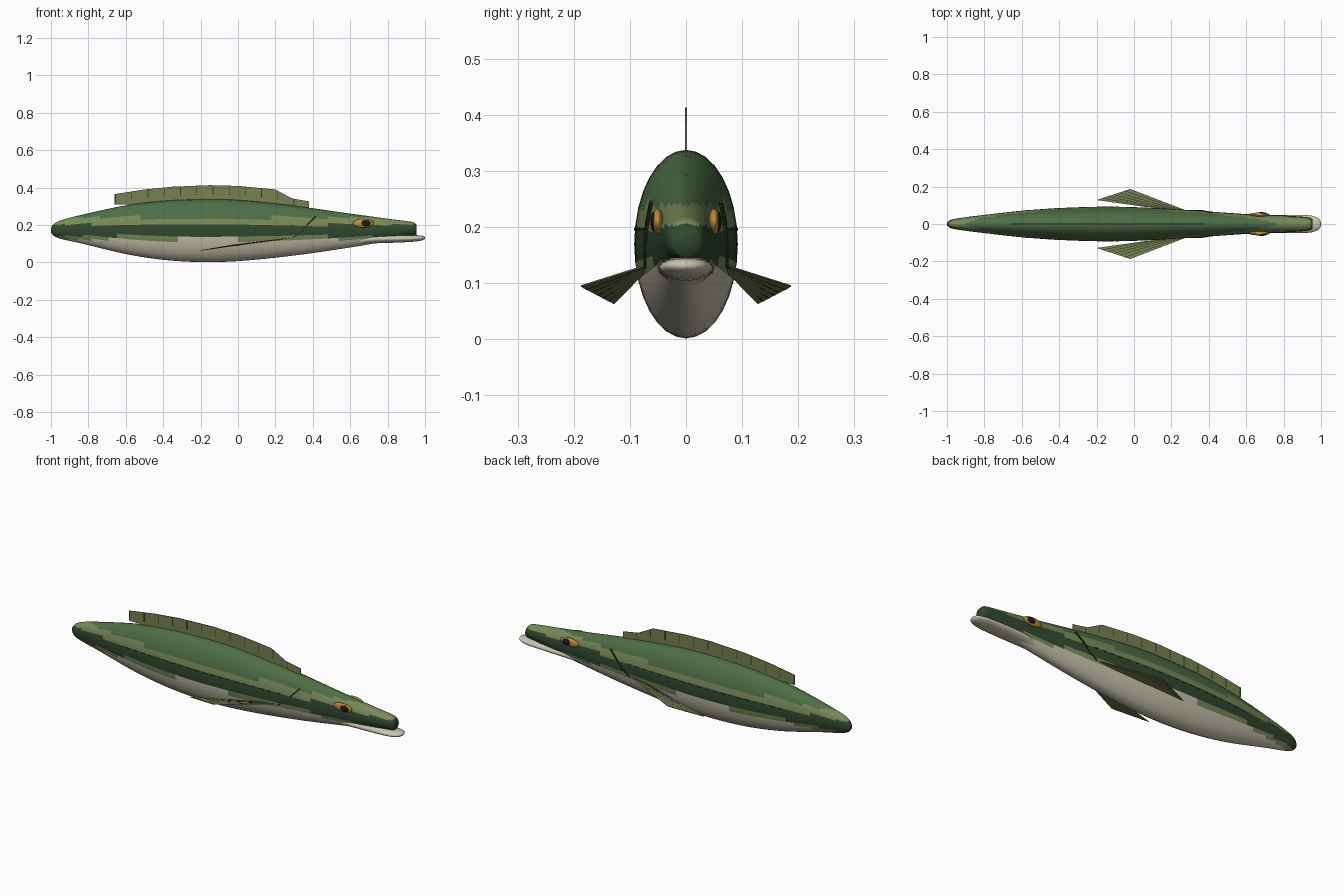
import bpy, bmesh, math
from mathutils import Vector

if "Cube" in bpy.data.objects:
    bpy.data.objects.remove(bpy.data.objects["Cube"])


def material(name, r, g, b):
    m = bpy.data.materials.new(name)
    m.diffuse_color = (r, g, b, 1)
    m.use_nodes = True
    m.node_tree.nodes["Principled BSDF"].inputs["Base Color"].default_value = m.diffuse_color
    return m


GREEN = material("back_green", 0.075, 0.155, 0.06)
DARK = material("stripe_green", 0.03, 0.065, 0.03)
OLIVE = material("olive", 0.19, 0.25, 0.10)
CREAM = material("belly_cream", 0.58, 0.55, 0.43)
FIN = material("fin_olive", 0.18, 0.22, 0.085)
RAY = material("ray_dark", 0.03, 0.04, 0.02)
AMBER = material("eye_amber", 0.55, 0.27, 0.05)
BLACK = material("pupil_black", 0.01, 0.01, 0.01)


def finish(name, bm, mats, smooth=True):
    bmesh.ops.recalc_face_normals(bm, faces=bm.faces)
    me = bpy.data.meshes.new(name)
    bm.to_mesh(me)
    bm.free()
    for m in mats:
        me.materials.append(m)
    ob = bpy.data.objects.new(name, me)
    bpy.context.collection.objects.link(ob)
    for p in me.polygons:
        p.use_smooth = smooth
    return ob


def curve(pts, n):
    """Smooth interpolation through the stations."""
    pts = [Vector(p) for p in pts]
    out = []
    for i in range(len(pts) - 1):
        a, b, c, d = (pts[max(i - 1, 0)], pts[i], pts[i + 1], pts[min(i + 2, len(pts) - 1)])
        h = c[0] - b[0]
        m1 = (c - a) / (c[0] - a[0]) * h
        m2 = (d - b) / (d[0] - b[0]) * h
        for k in range(n):
            t = k / n
            v = b * (2*t**3 - 3*t*t + 1) + m1 * (t**3 - 2*t*t + t) \
                + c * (3*t*t - 2*t**3) + m2 * (t**3 - t*t)
            v[0] = b[0] + h * t
            out.append(v)
    return out + [pts[-1]]


def loft(stations, n, segs):
    """Elliptical rings; station = x, top z, bottom z, half width."""
    bm = bmesh.new()
    rings = []
    for x, top, bot, w in curve(stations, n):
        rings.append([bm.verts.new((x, w * math.cos(a), (top + bot) / 2 + (top - bot) / 2 * math.sin(a)))
                      for a in (2 * math.pi * k / segs for k in range(segs))])
    for r, s in zip(rings, rings[1:]):
        for k in range(segs):
            bm.faces.new((r[k], r[(k + 1) % segs], s[(k + 1) % segs], s[k]))
    bm.faces.new(rings[0])
    bm.faces.new(rings[-1])
    return bm


# body with banded colouring
body = [(-1, .185, .16, .008), (-.985, .205, .142, .02), (-.95, .224, .127, .029),
        (-.83, .256, .1, .045), (-.6, .305, .045, .071), (-.4, .329, .014, .085),
        (-.2, .337, .002, .092), (0, .334, .007, .09), (.3, .303, .037, .074),
        (.6, .261, .08, .053), (.8, .234, .115, .045), (.9, .221, .137, .039),
        (.94, .214, .142, .034), (.955, .2, .148, .026)]
bm = loft(body, 5, 32)
for f in bm.faces:
    c = f.calc_center_median()
    if c.x < -.99 or c.x > .95:
        f.material_index = 1
    elif c.z > .24:
        f.material_index = 0
    elif c.z > .202:
        f.material_index = 2
    elif c.z > .14:
        f.material_index = 1
    elif c.z > .123:
        f.material_index = 2
    else:
        f.material_index = 3
finish("body", bm, [GREEN, DARK, OLIVE, CREAM])

# jutting lower jaw
jaw = [(.62, .14, .088, .03), (.7, .146, .1, .046), (.85, .148, .106, .049), (.94, .146, .111, .046),
       (.98, .144, .117, .034), (.995, .14, .123, .02), (1, .135, .128, .006)]
finish("lower_jaw", loft(jaw, 4, 24), [CREAM])


def bar(bm, a, b, w):
    """Thin square rod between two points."""
    a, b = Vector(a), Vector(b)
    q = (b - a).to_track_quat('Z', 'Y')
    ends = [[bm.verts.new(p + q @ Vector((x * w, y * w, 0)))
             for x, y in ((-1, -1), (1, -1), (1, 1), (-1, 1))] for p in (a, b)]
    for k in range(4):
        j = (k + 1) % 4
        bm.faces.new((ends[0][k], ends[0][j], ends[1][j], ends[1][k]))
    bm.faces.new(ends[0])
    bm.faces.new(ends[1])


def blade(name, loop, thick):
    bm = bmesh.new()
    bm.faces.new([bm.verts.new(p) for p in loop])
    ob = finish(name, bm, [FIN], False)
    s = ob.modifiers.new("thickness", 'SOLIDIFY')
    s.thickness, s.offset = thick, 0
    return ob


def height(pts, x):
    for p, q in zip(pts, pts[1:]):
        if p[0] <= x <= q[0]:
            return p[1] + (q[1] - p[1]) * (x - p[0]) / (q[0] - p[0])


# long dorsal fin with rays
crest = [(-.66, .365), (-.5, .39), (-.35, .405), (-.15, .413), (.0, .409),
         (.2, .39), (.29, .342), (.38, .326)]
root = [(.38, .29), (.2, .305), (-.2, .325), (-.58, .3), (-.59, .311), (-.66, .311)]
blade("dorsal_fin", [(x, 0, z) for x, z in crest + root], .003)
bm = bmesh.new()
for k in range(12):
    x = -.655 + k * .0868
    z = height(crest, x)
    bar(bm, (x, 0, z - .05), (x, 0, z - .003), .002)
finish("dorsal_rays", bm, [RAY], False)

for side, s in (("right", -1), ("left", 1)):
    # swept pectoral fin
    base = Vector((.3, s * .064, .134))
    tips = [Vector((-.02, s * .187, .095)), Vector((-.2, s * .128, .064))]
    inner = Vector((.17, s * .076, .117))
    blade(side + "_pectoral_fin", [base, tips[0], tips[1], inner], .003)
    bm = bmesh.new()
    for k in range(1, 6):
        bar(bm, base.lerp(inner, k / 6), tips[0].lerp(tips[1], k / 6), .0017)
    finish(side + "_pectoral_rays", bm, [RAY], False)

    # gill slit and lateral line
    bm = bmesh.new()
    slit = [(.415, .062, .245), (.375, .07, .205), (.335, .073, .16), (.29, .073, .13)]
    for p, q in zip(slit, slit[1:]):
        bar(bm, (p[0], s * p[1], p[2]), (q[0], s * q[1], q[2]), .003)
    finish(side + "_gill_slit", bm, [RAY], False)
    bm = bmesh.new()
    stations = curve(body, 5)
    widths = [(v[0], v[3]) for v in stations]
    for k in range(20):
        x = -.63 + k * .048
        bar(bm, (x, s * height(widths, x) * .98, .196), (x + .022, s * height(widths, x + .022) * .98, .196), .0022)
    finish(side + "_lateral_line", bm, [RAY], False)

    # eye and pupil
    for part, mat, y, r in (("eye", AMBER, .0505, (.055, .0105, .023)),
                            ("pupil", BLACK, .057, (.027, .0065, .017))):
        bm = bmesh.new()
        bmesh.ops.create_uvsphere(bm, u_segments=24, v_segments=14, radius=1)
        bmesh.ops.scale(bm, vec=r, verts=bm.verts)
        bmesh.ops.translate(bm, vec=(.67 if part == "eye" else .682, s * y, .21), verts=bm.verts)
        finish(f"{side}_{part}", bm, [mat])
